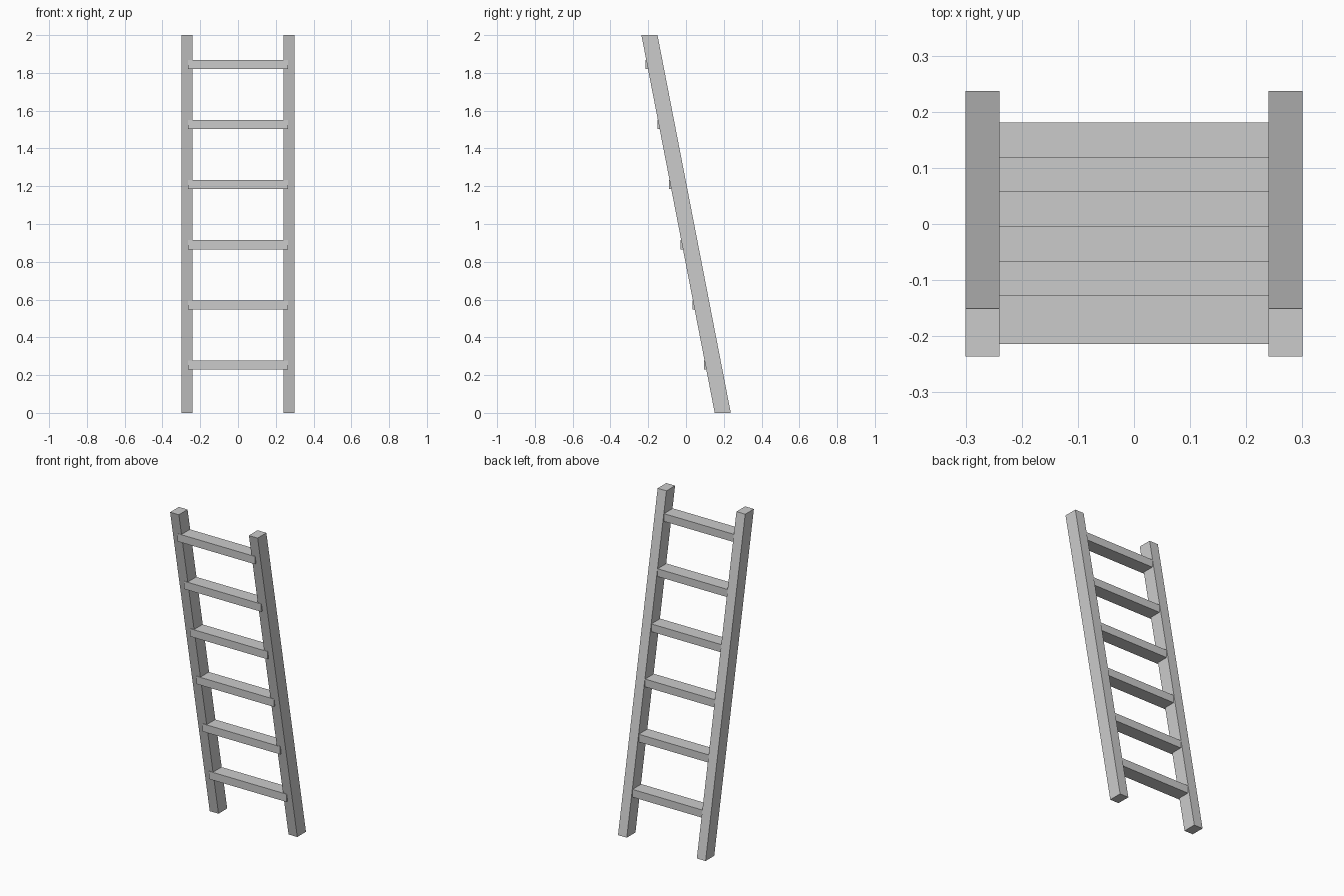
import bpy, bmesh

if "Cube" in bpy.data.objects:
    bpy.data.objects.remove(bpy.data.objects["Cube"])


def box(name, x, y, z, lean=0.0):
    """Box from (min, max) ranges; lean shifts the y position per unit of z."""
    bm = bmesh.new()
    bmesh.ops.create_cube(bm, size=1)
    for v in bm.verts:
        h = z[0] if v.co.z < 0 else z[1]
        v.co = (x[0] if v.co.x < 0 else x[1],
                (y[0] if v.co.y < 0 else y[1]) + lean * h, h)
    mesh = bpy.data.meshes.new(name)
    bm.to_mesh(mesh)
    bm.free()
    obj = bpy.data.objects.new(name, mesh)
    bpy.context.collection.objects.link(obj)
    return obj


LEAN = -0.194

# Leaning side rails, cut level at floor and top
box("left_rail", (-0.30, -0.24), (0.152, 0.237), (0, 2), LEAN)
box("right_rail", (0.24, 0.30), (0.152, 0.237), (0, 2), LEAN)

# Level rungs let into the rails, stepping forward with the lean
for i in range(6):
    z = 0.254 + i * 0.318
    y = 0.138 + LEAN * i * 0.318
    box(f"rung_{i + 1}", (-0.265, 0.265), (y - 0.043, y + 0.043),
        (z - 0.024, z + 0.024))
